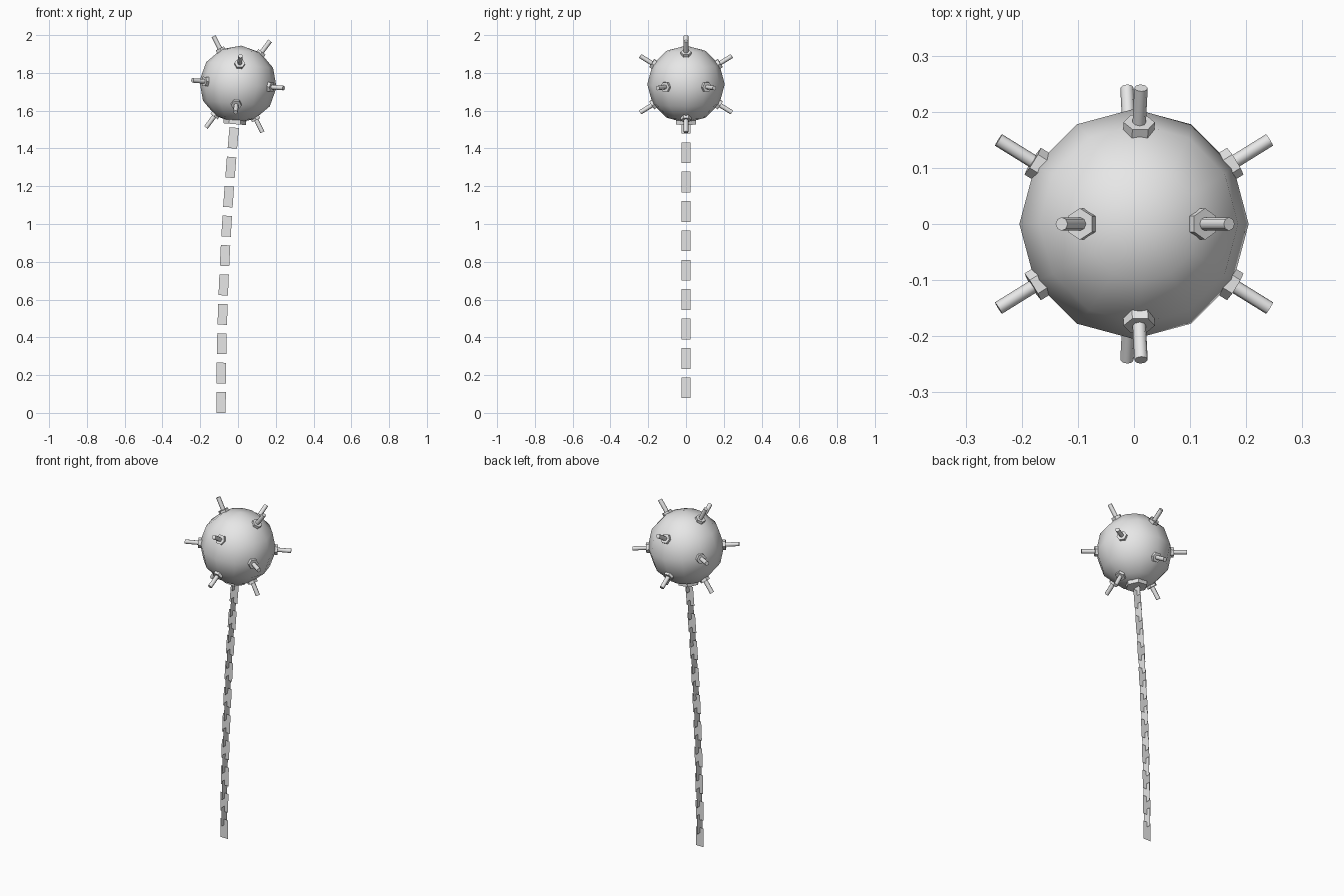
import bpy, math
from mathutils import Vector, Matrix

if "Cube" in bpy.data.objects:
    bpy.data.objects.remove(bpy.data.objects["Cube"])

CENTER = Vector((0, 0, 1.74))
RADIUS = 0.205
TILT = Matrix.Rotation(math.radians(4.8), 4, 'Y')   # the ball leans with the chain

metal = bpy.data.materials.new("grey_metal")
metal.diffuse_color = (0.8, 0.8, 0.8, 1)
metal.use_nodes = True
metal.node_tree.nodes["Principled BSDF"].inputs["Base Color"].default_value = metal.diffuse_color


def finish(name, smooth=None):
    ob = bpy.context.object
    ob.name = name
    ob.data.materials.append(metal)
    if smooth:
        bpy.ops.object.shade_smooth_by_angle(angle=math.radians(smooth))
    return ob


def stud(name, direction, radius, start, end, sides, smooth=None, spin=0.0):
    """Prism pointing away from the ball centre, between two distances."""
    bpy.ops.mesh.primitive_cylinder_add(vertices=sides, radius=radius, depth=end - start)
    ob = finish(name, smooth)
    d = Vector(direction).normalized()
    aim = d.to_track_quat('Z', 'Y').to_matrix().to_4x4()
    ob.matrix_world = (Matrix.Translation(CENTER) @ TILT @ aim
                       @ Matrix.Translation((0, 0, (start + end) / 2))
                       @ Matrix.Rotation(spin, 4, 'Z'))
    return ob


# Ball
bpy.ops.mesh.primitive_uv_sphere_add(segments=12, ring_count=6, radius=RADIUS)
ball = finish("ball")
bpy.ops.object.shade_smooth()
ball.matrix_world = Matrix.Translation(CENTER) @ TILT

# Twelve detonator rods with hex nuts, on the corners of an icosahedron
PHI = (1 + math.sqrt(5)) / 2
directions = []
for a in (-1, 1):
    for b in (-PHI, PHI):
        directions += [(b, a, 0), (0, b, a), (a, 0, b)]
for i, d in enumerate(directions):
    stud(f"rod_nut_{i}", d, 0.028, 0.17, 0.213, 6, spin=math.pi / 6)
    stud(f"rod_{i}", d, 0.012, 0.17, 0.285, 8, smooth=50)

# Large hex mount under the ball
stud("chain_mount", (0, 0, -1), 0.06, 0.17, 0.212, 6, spin=math.pi / 6)

# Chain of flat links, alternately facing front and side along a gentle curve
for i in range(20):
    z = 0.055 + 0.0778 * i
    x = -0.09 + 0.065 * (z / 1.455) ** 2
    lean = math.atan(2 * 0.065 * z / 1.455 ** 2)
    bpy.ops.mesh.primitive_plane_add(size=1)
    link = finish(f"chain_link_{i}")
    link.matrix_world = (Matrix.Translation((x, 0, z))
                         @ Matrix.Rotation(lean, 4, 'Y')
                         @ Matrix.Rotation(math.pi / 2 * (i % 2), 4, 'Z')
                         @ Matrix.Rotation(math.pi / 2, 4, 'X')
                         @ Matrix.Diagonal((0.05, 0.11, 1, 1)))
